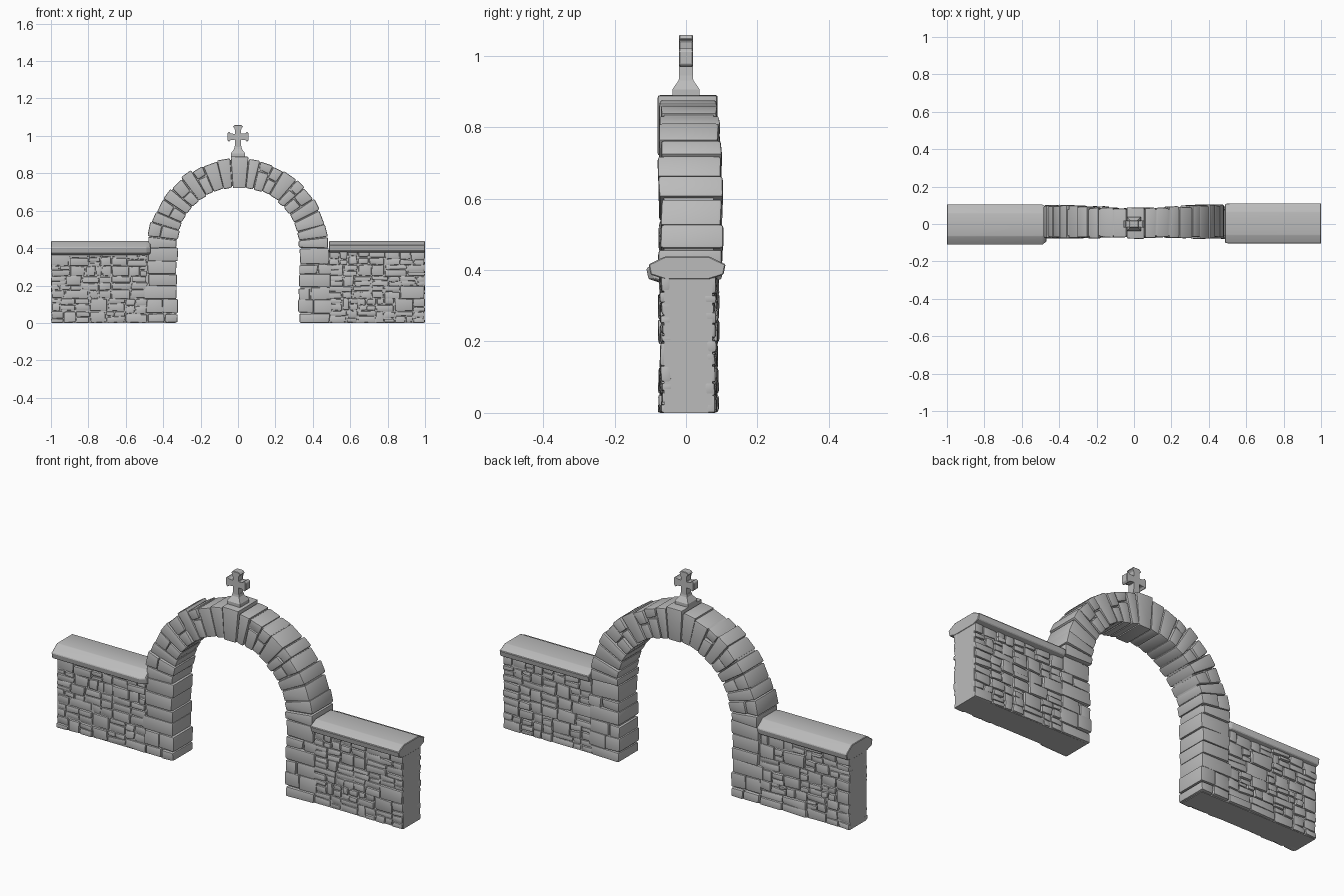
import bpy, bmesh, math, random
from mathutils import Vector

random.seed(11)
R = random.uniform

cube = bpy.data.objects.get("Cube")
if cube:
    bpy.data.objects.remove(cube)

stone_mat = bpy.data.materials.new("grey_stone")
stone_mat.use_nodes = True
GREY = (0.5, 0.5, 0.5, 1)
stone_mat.diffuse_color = GREY
bsdf = stone_mat.node_tree.nodes["Principled BSDF"]
bsdf.inputs["Base Color"].default_value = GREY
bsdf.inputs["Roughness"].default_value = 0.9

FRONT, BACK = -0.07, 0.083
SPRING = 0.40            # height of the arch centre
R_IN, R_OUT = 0.325, 0.482


def finish(bm, name, angle=35):
    bmesh.ops.recalc_face_normals(bm, faces=bm.faces)
    mesh = bpy.data.meshes.new(name)
    bm.to_mesh(mesh)
    bm.free()
    mesh.materials.append(stone_mat)
    ob = bpy.data.objects.new(name, mesh)
    bpy.context.collection.objects.link(ob)
    bpy.ops.object.select_all(action='DESELECT')
    ob.select_set(True)
    bpy.context.view_layer.objects.active = ob
    bpy.ops.object.shade_smooth_by_angle(angle=math.radians(angle))
    return ob


def loft(bm, rings):
    """Skin a list of equal point rings and close both ends."""
    loops = [[bm.verts.new(p) for p in ring] for ring in rings]
    n = len(loops[0])
    faces = [bm.faces.new(loops[0][::-1]), bm.faces.new(loops[-1])]
    for a, b in zip(loops, loops[1:]):
        for i in range(n):
            j = (i + 1) % n
            faces.append(bm.faces.new((a[i], a[j], b[j], b[i])))
    return faces


def stone(bm, quad, y0, y1, wobble=0.004, bevel=0.008):
    """Rounded block from four x, z corners, with a thin joint around it."""
    pts = [Vector(p) for p in quad]
    mid = sum(pts, Vector((0, 0))) / 4
    size = min((pts[i] - pts[i - 1]).length for i in range(4))
    wob = min(wobble, size * 0.12)
    shaped = []
    for p in pts:
        d = mid - p
        q = p + d.normalized() * 0.0025 + Vector((R(-wob, wob), R(-wob, wob)))
        shaped.append((max(-1, min(1, q.x)), max(0, q.y)))
    rings = [[(x, y + R(-0.003, 0.003), z) for x, z in shaped] for y in (y0, y1)]
    faces = loft(bm, rings)
    edges = list({e for f in faces for e in f.edges})
    bmesh.ops.bevel(bm, geom=edges, offset=min(bevel, size * 0.25),
                    segments=2, profile=0.6, affect='EDGES', clamp_overlap=True)


def rect(x0, x1, z0, z1):
    return [(x0, z0), (x1, z0), (x1, z1), (x0, z1)]


def rubble(x0, x1, z0, z1):
    """Split a rectangle again and again into uneven stones."""
    w, h = x1 - x0, z1 - z0
    max_h, max_w = R(0.045, 0.085), R(0.08, 0.15)
    if h > max_h and h > w * R(0.35, 0.6):
        c = z0 + h * R(0.36, 0.64)
        return rubble(x0, x1, z0, c) + rubble(x0, x1, c, z1)
    if w > max_w:
        c = x0 + w * R(0.36, 0.64)
        return rubble(x0, c, z0, z1) + rubble(c, x1, z0, z1)
    if h > 0.045 and R(0, 1) < 0.2:
        c = z0 + h * R(0.35, 0.65)
        return [(x0, x1, z0, c), (x0, x1, c, z1)]
    return [(x0, x1, z0, z1)]


def mirror_x(box, s):
    x0, x1, z0, z1 = box
    return rect(*sorted((s * x0, s * x1)), z0, z1)


for s, side in ((1, "left"), (-1, "right")):
    # Mortar core of wall and pillar
    bm = bmesh.new()
    core = mirror_x((0.335, 0.998, 0, 0.39), s)
    loft(bm, [[(x, y, z) for x, z in core] for y in (FRONT + 0.009, BACK - 0.009)])
    finish(bm, side + "_wall_core")

    # Rubble facing on both sides of the wall
    bm = bmesh.new()
    for face_y, inward in ((FRONT, 0.03), (BACK, -0.03)):
        for band in ((0, 0.13), (0.13, 0.25), (0.25, 0.385)):
            for box in rubble(0.485, 1.0, *band):
                y = face_y + R(-0.004, 0.005)
                stone(bm, mirror_x(box, s), *sorted((y, y + inward)))
    finish(bm, side + "_wall_stones")

    # Pillar courses, some split into two stones
    bm = bmesh.new()
    z = 0
    while z < SPRING:
        top = z + R(0.05, 0.078)
        if SPRING - top < 0.035:
            top = SPRING
        outer = 0.485 if z > 0.3 else R(0.475, 0.515)
        inner = R_IN + R(-0.006, 0.004)
        cuts = [inner, outer]
        if R(0, 1) < 0.6:
            cuts.insert(1, R(0.385, 0.43))
        for a, b in zip(cuts, cuts[1:]):
            stone(bm, mirror_x((a, b, z, top), s),
                  FRONT - 0.003 + R(-0.004, 0.003), BACK + 0.004 + R(-0.003, 0.005))
        z = top
    finish(bm, side + "_pillar_stones")

    # Coping slab with sloping shoulders, blunted next to the arch
    bm = bmesh.new()
    drop = 0 if s > 0 else -0.012
    half = [(0.062, 0.374), (0.102, 0.387), (0.108, 0.416), (0.062, 0.438)]
    profile = half + [(-y, z) for y, z in half[::-1]]
    start = 0.487 if s > 0 else 0.468
    stations = [(start, 0.97 if s > 0 else 0.84), (start + 0.022, 1), (1.0, 1)]
    loft(bm, [[(s * x, y * k + 0.003 * s, z + (drop if z < 0.43 else 0))
               for y, z in profile] for x, k in stations])
    bmesh.ops.bevel(bm, geom=bm.edges[:], offset=0.003, segments=1, affect='EDGES')
    finish(bm, side + "_coping", 20)


def polar(r, a):
    return (r * math.cos(a), SPRING + r * math.sin(a))


def voussoir(bm, a0, a1, r0, r1):
    bulge = 0.018 * abs(math.cos((a0 + a1) / 2))
    quad = [polar(r0, a0), polar(r1, a0), polar(r1, a1), polar(r0, a1)]
    stone(bm, quad, FRONT - 0.003 + R(-0.004, 0.004),
          BACK + bulge + R(-0.004, 0.004), 0.003, 0.009)


# Arch stones either side of the keystone
bm = bmesh.new()
key_right, key_left = math.radians(83), math.radians(95)
for start, end in ((0, key_right), (key_left, math.pi)):
    weights = [R(0.75, 1.25) for i in range(10)]
    a = start
    for w in weights:
        b = a + (end - start) * w / sum(weights)
        outer = R_OUT + R(-0.006, 0.008)
        inner = R_IN + R(-0.003, 0.004)
        if R(0, 1) < 0.35:
            split = R(0.385, 0.43)
            voussoir(bm, a, b, inner, split)
            voussoir(bm, a, b, split, outer)
        else:
            voussoir(bm, a, b, inner, outer)
        a = b
finish(bm, "arch_stones")

# Mortar ring inside the arch
bm = bmesh.new()
rings = []
for i in range(41):
    a = math.pi * i / 40
    ring = []
    for r, y in ((0.333, FRONT + 0.008), (0.472, FRONT + 0.008),
                 (0.472, BACK - 0.006), (0.333, BACK - 0.006)):
        x, z = polar(r, a)
        ring.append((x, y, z))
    rings.append(ring)
loft(bm, rings)
finish(bm, "arch_core")

# Keystone
bm = bmesh.new()
stone(bm, [(-0.028, 0.718), (0.042, 0.718), (0.057, 0.892), (-0.04, 0.892)],
      FRONT - 0.008, BACK + 0.005, 0.001, 0.007)
finish(bm, "keystone")

# Cross foot: stepped plinth narrowing to the shaft
bm = bmesh.new()
loft(bm, [[(x * h, y * h, z) for x, y in ((-1, -1), (1, -1), (1, 1), (-1, 1))]
          for h, z in ((0.038, 0.885), (0.038, 0.906), (0.021, 0.931), (0.018, 0.945))])
finish(bm, "cross_foot", 20)

# Cross with flared arms
bm = bmesh.new()
CENTRE = 0.995
arm = [(0.013, 0.013), (0.04, 0.016), (0.047, 0.027), (0.057, 0.018)]
outline = []
for turn in range(4):
    reach = 1.12 if turn == 1 else 1
    ca, sa = round(math.cos(turn * math.pi / 2)), round(math.sin(turn * math.pi / 2))
    limb = [(u * reach, -v) for u, v in arm] + [(u * reach, v) for u, v in arm[:0:-1]]
    if turn == 3:
        limb = [(0.013, -0.013), (0.06, -0.018), (0.06, 0.018)]
    outline += [(u * ca - v * sa, CENTRE + u * sa + v * ca) for u, v in limb]
loft(bm, [[(x, y, z) for x, z in outline] for y in (-0.019, 0.019)])
bmesh.ops.bevel(bm, geom=bm.edges[:], offset=0.002, segments=1, affect='EDGES')
finish(bm, "cross", 20)
